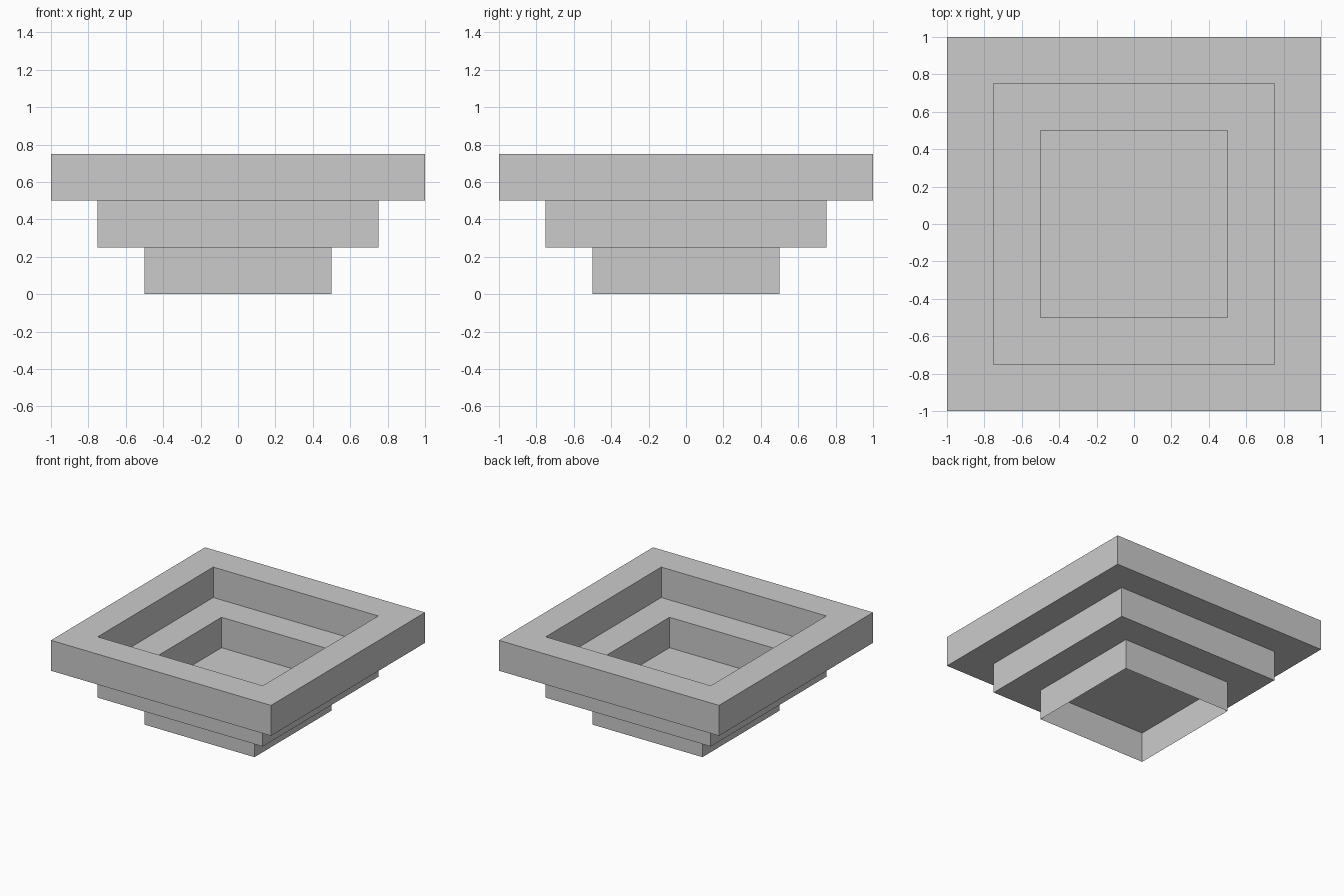
import bpy
import bmesh

if "Cube" in bpy.data.objects:
    bpy.data.objects.remove(bpy.data.objects["Cube"], do_unlink=True)

STEP = 0.25  # height of a tier and width of its ledge

grey = bpy.data.materials.new("plain_grey")
grey.use_nodes = True
colour = (0.6, 0.6, 0.6, 1)
grey.diffuse_color = colour
grey.node_tree.nodes["Principled BSDF"].inputs["Base Color"].default_value = colour


def finish(name, bm):
    bmesh.ops.recalc_face_normals(bm, faces=bm.faces)
    mesh = bpy.data.meshes.new(name)
    bm.to_mesh(mesh)
    bm.free()
    mesh.materials.append(grey)
    bpy.context.collection.objects.link(bpy.data.objects.new(name, mesh))


def square(bm, half, z):
    return [bm.verts.new((sx * half, sy * half, z))
            for sx, sy in ((-1, -1), (1, -1), (1, 1), (-1, 1))]


def bridge(bm, a, b):
    for i in range(4):
        j = (i + 1) % 4
        bm.faces.new((a[i], a[j], b[j], b[i]))


def square_ring(name, outer, z):
    """Closed square frame, one step wide and one step high."""
    bm = bmesh.new()
    loops = [square(bm, half, height) for half, height in (
        (outer, z), (outer, z + STEP), (outer - STEP, z + STEP), (outer - STEP, z))]
    for i in range(4):
        bridge(bm, loops[i], loops[(i + 1) % 4])
    finish(name, bm)


# Stepped frames
square_ring("upper_frame", 1.0, 2 * STEP)
square_ring("middle_frame", 0.75, STEP)

# Hollow foot: thin walls, open underneath, its top is the basin floor
bm = bmesh.new()
bottom, top = square(bm, 0.5, 0), square(bm, 0.5, STEP)
bridge(bm, bottom, top)
bm.faces.new(top)
finish("hollow_foot", bm)
